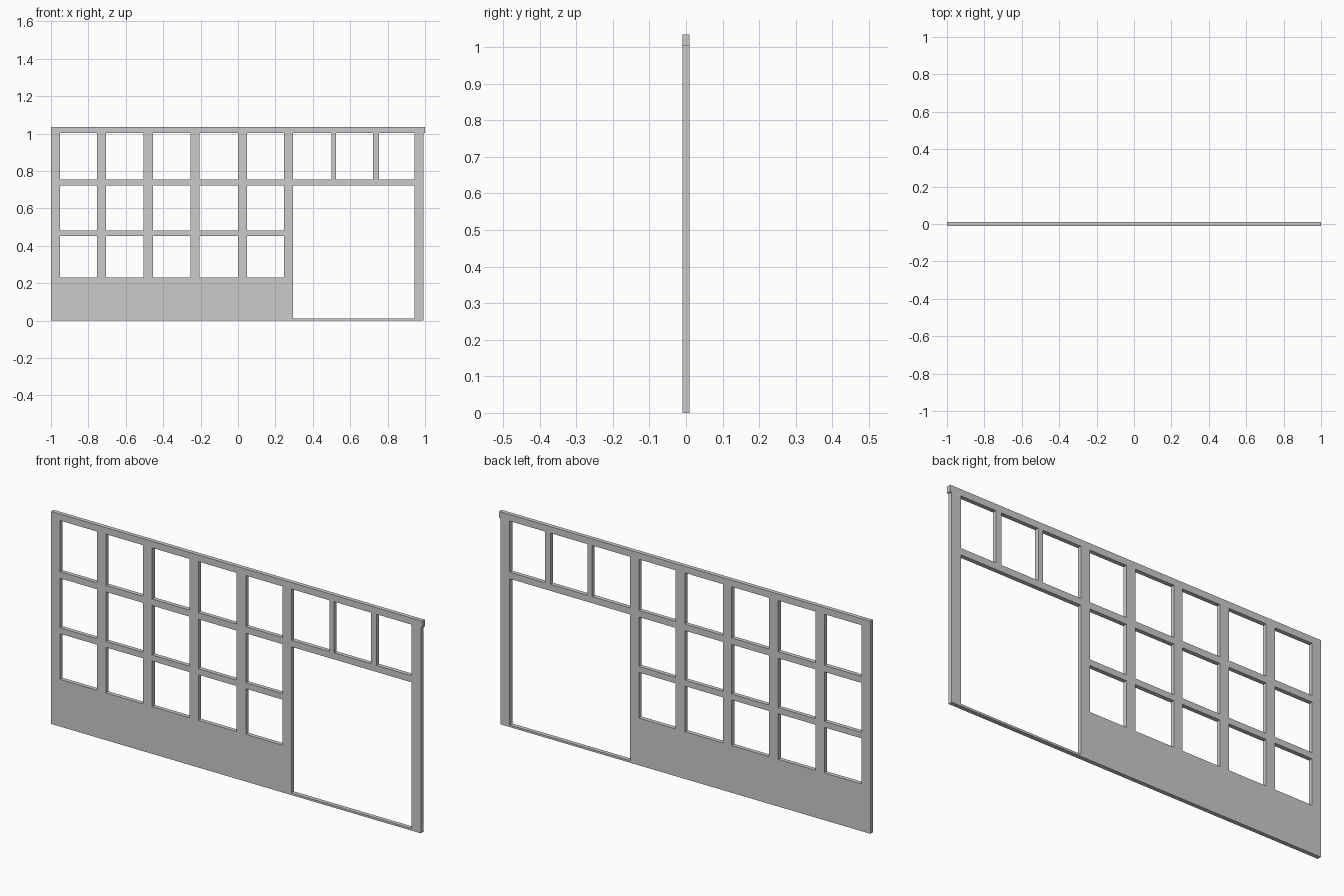
import bpy

if "Cube" in bpy.data.objects:
    bpy.data.objects.remove(bpy.data.objects["Cube"])

HALF_DEPTH = 0.01


def box(name, x0, x1, z0, z1):
    """Flat wall member spanning the given x and z ranges."""
    bpy.ops.mesh.primitive_cube_add(size=1, location=((x0 + x1) / 2, 0, (z0 + z1) / 2))
    ob = bpy.context.object
    ob.name = name
    ob.scale = (x1 - x0, 2 * HALF_DEPTH, z1 - z0)
    bpy.ops.object.transform_apply(location=False, rotation=False, scale=True)
    return ob


SILL, HEAD, TOP = 0.23, 1.003, 1.035
UPPER = (0.722, 0.754)
MIDDLE = (0.452, 0.481)

# Header beam, low solid panel and door threshold
box("header_beam", -1, 1, HEAD, TOP)
box("lower_panel", -1, 0.295, 0, SILL)
box("door_threshold", 0.295, 0.943, 0, 0.01)

# Window posts standing on the panel
posts = [(-1, -0.953), (-0.753, -0.705), (-0.504, -0.455),
         (-0.253, -0.207), (-0.001, 0.049), (0.247, 0.295)]
for i, (x0, x1) in enumerate(posts):
    box(f"window_post_{i + 1}", x0, x1, SILL, HEAD)

# Window rails between neighbouring posts
for i, (left, right) in enumerate(zip(posts, posts[1:])):
    box(f"upper_rail_{i + 1}", left[1], right[0], *UPPER)
    box(f"middle_rail_{i + 1}", left[1], right[0], *MIDDLE)

# Doorway: end post, lintel and transom bars
box("door_end_post", 0.943, 0.992, 0, HEAD)
box("door_lintel", 0.295, 0.943, *UPPER)
for i, (x0, x1) in enumerate([(0.499, 0.525), (0.723, 0.753)]):
    box(f"transom_bar_{i + 1}", x0, x1, UPPER[1], HEAD)
